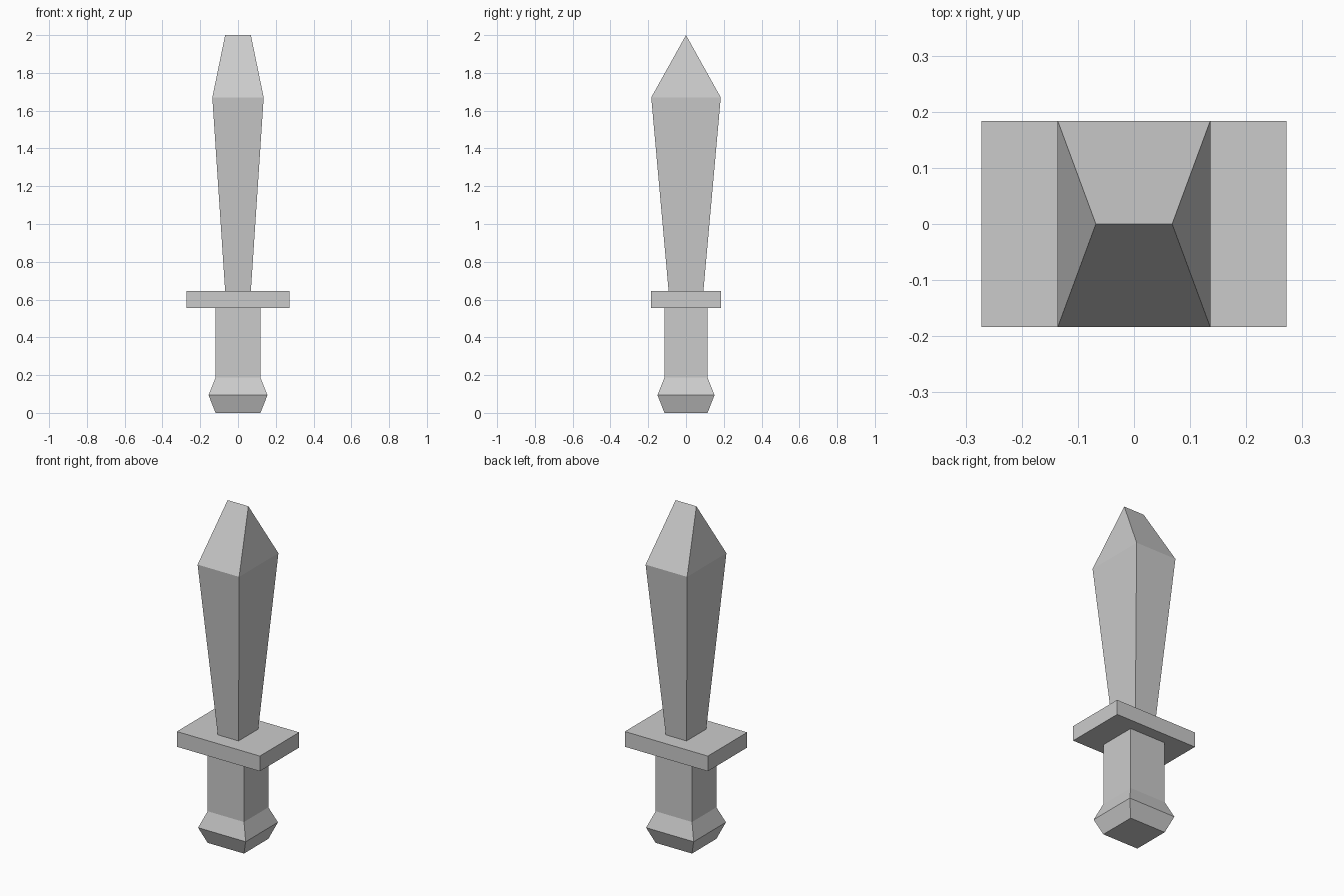
import bpy
import bmesh

if "Cube" in bpy.data.objects:
    bpy.data.objects.remove(bpy.data.objects["Cube"])


def loft(name, sections):
    """Stack rectangular sections (half_x, half_y, z) into a closed solid."""
    bm = bmesh.new()
    rings = [[bm.verts.new((sx * hx, sy * hy, z))
              for sx, sy in ((-1, -1), (1, -1), (1, 1), (-1, 1))]
             for hx, hy, z in sections]
    for low, high in zip(rings, rings[1:]):
        for i in range(4):
            j = (i + 1) % 4
            bm.faces.new((low[i], low[j], high[j], high[i]))
    bm.faces.new(rings[0][::-1])
    bm.faces.new(rings[-1])
    # Merge the collapsed ridge at the blade tip
    bmesh.ops.remove_doubles(bm, verts=bm.verts, dist=1e-4)
    bmesh.ops.recalc_face_normals(bm, faces=bm.faces)
    mesh = bpy.data.meshes.new(name)
    bm.to_mesh(mesh)
    bm.free()
    obj = bpy.data.objects.new(name, mesh)
    bpy.context.collection.objects.link(obj)
    return obj


# Grip with flared pommel
loft("grip", [(0.119, 0.114, 0.0), (0.156, 0.151, 0.094),
              (0.119, 0.114, 0.187), (0.119, 0.114, 0.555)])

# Flat crossguard
loft("guard", [(0.272, 0.184, 0.555), (0.272, 0.184, 0.645)])

# Blade widening upward, then tapering to a ridge
loft("blade", [(0.068, 0.092, 0.645), (0.136, 0.184, 1.67),
               (0.068, 0.0, 2.0)])
